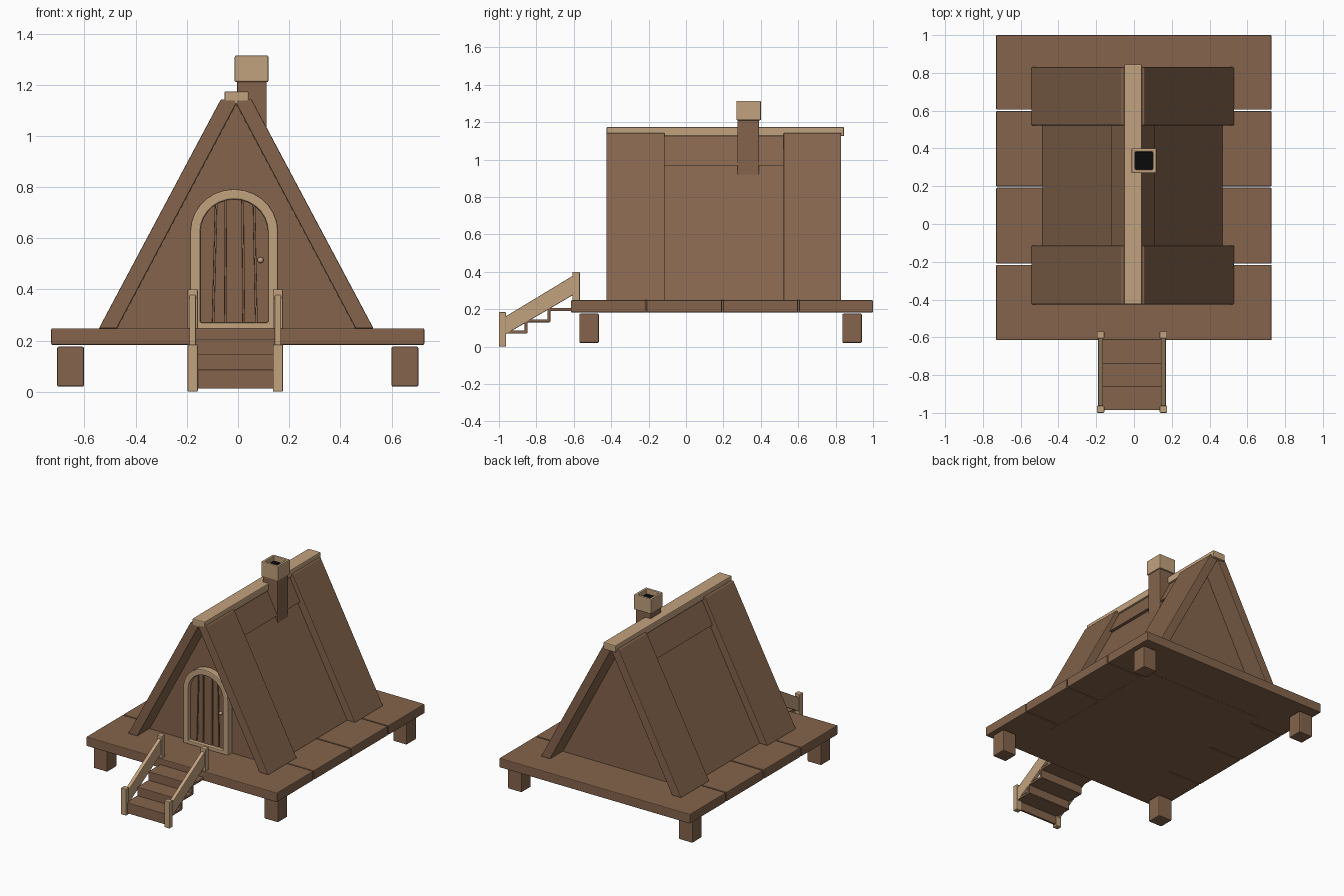
import bpy, bmesh, math
from mathutils import Vector

if "Cube" in bpy.data.objects:
    bpy.data.objects.remove(bpy.data.objects["Cube"])


def material(name, rgb):
    m = bpy.data.materials.new(name)
    m.diffuse_color = (*rgb, 1)
    m.use_nodes = True
    m.node_tree.nodes["Principled BSDF"].inputs["Base Color"].default_value = m.diffuse_color
    return m


BROWN = material("brown_wood", (0.23, 0.127, 0.072))
TAN = material("pale_wood", (0.54, 0.36, 0.21))
BLACK = material("soot", (0.003, 0.003, 0.003))
CX = -0.007   # centre line of the cabin
DX = -0.015   # centre line of the door


def finish(name, bm, mat, bevel=0.005):
    bmesh.ops.recalc_face_normals(bm, faces=bm.faces)
    me = bpy.data.meshes.new(name)
    bm.to_mesh(me)
    bm.free()
    me.materials.append(mat)
    ob = bpy.data.objects.new(name, me)
    bpy.context.collection.objects.link(ob)
    if bevel:
        b = ob.modifiers.new("Bevel", 'BEVEL')
        b.width, b.segments, b.limit_method = bevel, 2, 'ANGLE'
        b.angle_limit = math.radians(35)
    return ob


def prism(name, pts, lo, hi, axis, mat, bevel=0.005):
    """Extrude a profile: (x, z) along y, or (y, z) along x."""
    bm = bmesh.new()
    place = (lambda p, t: (p[0], t, p[1])) if axis == 'y' else (lambda p, t: (t, p[0], p[1]))
    f = bm.faces.new([bm.verts.new(place(p, lo)) for p in pts])
    ext = bmesh.ops.extrude_face_region(bm, geom=[f])["geom"]
    move = Vector((0, hi - lo, 0)) if axis == 'y' else Vector((hi - lo, 0, 0))
    bmesh.ops.translate(bm, vec=move, verts=[v for v in ext if isinstance(v, bmesh.types.BMVert)])
    return finish(name, bm, mat, bevel)


def box(name, x0, x1, y0, y1, z0, z1, mat=BROWN, bevel=0.005):
    return prism(name, [(x0, z0), (x1, z0), (x1, z1), (x0, z1)], y0, y1, 'y', mat, bevel)


def ring(name, outer, inner, place, lo, hi, mat, bevel=0.006):
    """Closed frame between two matching loops."""
    bm = bmesh.new()
    L = [[bm.verts.new(place(p, t)) for p in loop]
         for loop, t in ((outer, lo), (inner, lo), (inner, hi), (outer, hi))]
    n = len(outer)
    for k in range(4):
        a, b = L[k], L[(k + 1) % 4]
        for i in range(n):
            j = (i + 1) % n
            bm.faces.new((a[i], a[j], b[j], b[i]))
    return finish(name, bm, mat, bevel)


# Deck planks and stub feet
for i, (a, b) in enumerate([(-0.615, -0.216), (-0.21, 0.192), (0.199, 0.598), (0.605, 1.0)]):
    box(f"deck_plank_{i}", -0.73, 0.728, a, b, 0.183, 0.248)
for x0 in (-0.707, 0.6):
    for y0 in (-0.57, 0.836):
        box(f"foot_{x0}_{y0}", x0, x0 + 0.105, y0, y0 + 0.104, 0.02, 0.176, bevel=0.006)

# Cabin body with gable walls at both ends
prism("cabin_body", [(CX - 0.465, 0.182), (CX + 0.465, 0.182), (CX + 0.465, 0.25),
                     (CX, 1.125), (CX - 0.465, 0.25)], -0.29, 0.69, 'y', BROWN, 0)

# Roof: thick end slabs, thinner middle panel, raised strip below the ridge
for s, side in ((-1, "left"), (1, "right")):
    slab = [(0.537, 0.247), (0.06, 1.143), (0, 1.143), (0, 1.126), (0.467, 0.247)]
    panel = [(0.478, 0.247), (0.01, 1.125), (0, 1.125), (0, 1.1), (0.45, 0.247)]
    strip = [(0.117, 0.968), (0.034, 1.128), (0, 1.128), (0, 1.1), (0.07, 0.968)]
    for nm, pts, y0, y1 in (("front_roof_slab", slab, -0.425, -0.114),
                            ("rear_roof_slab", slab, 0.522, 0.83),
                            ("roof_panel", panel, -0.13, 0.54),
                            ("roof_upper_strip", strip, -0.13, 0.54)):
        prism(f"{nm}_{side}", [(CX + s * x, z) for x, z in pts], y0, y1, 'y', BROWN, 0.004)
box("ridge_beam", -0.053, 0.042, -0.425, 0.845, 1.125, 1.174, TAN, 0.006)

# Chimney: shaft, hollow cap, dark flue
box("chimney_shaft", -0.003, 0.112, 0.275, 0.391, 0.9, 1.22)


def square(cx, cy, h):
    return [(cx - h, cy - h), (cx + h, cy - h), (cx + h, cy + h), (cx - h, cy + h)]


ring("chimney_cap", square(0.053, 0.335, 0.066), square(0.053, 0.335, 0.047),
     lambda p, t: (p[0], p[1], t), 1.21, 1.314, TAN)
box("chimney_flue", 0.004, 0.102, 0.286, 0.384, 1.215, 1.28, BLACK, 0)


# Arched door frame, planks and knob
def arch(half, bottom, spring, rise, n=14):
    pts = [(DX - half, bottom), (DX + half, bottom)]
    return pts + [(DX + half * math.cos(math.pi * i / n), spring + rise * math.sin(math.pi * i / n))
                  for i in range(n + 1)]


ring("door_frame", arch(0.172, 0.246, 0.625, 0.167), arch(0.132, 0.27, 0.625, 0.127),
     lambda p, t: (p[0], t, p[1]), -0.335, -0.28, TAN)


def arch_z(x):
    return 0.625 + 0.145 * math.sqrt(max(0, 1 - ((x - DX) / 0.15) ** 2))


cuts = [(-0.16, -0.16), (-0.098, -0.085), (-0.048, -0.05), (0.022, 0.018), (0.072, 0.062), (0.13, 0.13)]
for i in range(5):   # each cut is (x at the bottom, x at the top)
    a, b = cuts[i], cuts[i + 1]
    xa, xb = a[1] + 0.003, b[1] - 0.003
    top = [(xb + (xa - xb) * k / 4, arch_z(xb + (xa - xb) * k / 4)) for k in range(5)]
    prism(f"door_plank_{i}", [(a[0] + 0.003, 0.25), (b[0] - 0.003, 0.25)] + top,
          -0.308, -0.285, 'y', BROWN, 0.002)
bm = bmesh.new()
bmesh.ops.create_uvsphere(bm, u_segments=16, v_segments=10, radius=0.012)
bmesh.ops.translate(bm, vec=(0.088, -0.316, 0.514), verts=bm.verts)
for f in bm.faces:
    f.smooth = True
finish("door_knob", bm, TAN, 0)

# Stairs: stepped treads with risers
for i in range(3):
    y0, z0 = -0.985 + 0.122 * i, 0.012 + 0.06 * i
    step = [(y0, z0), (y0 + 0.016, z0), (y0 + 0.016, z0 + 0.058), (y0 + 0.136, z0 + 0.058),
            (y0 + 0.136, z0 + 0.074), (y0, z0 + 0.074)]
    prism(f"stair_step_{i}", step, -0.168, 0.168, 'x', BROWN, 0.003)

# Newel posts and sloped side rails
for cx, side in ((-0.177, "left"), (0.156, "right")):
    box(f"front_newel_{side}", cx - 0.02, cx + 0.02, -1.0, -0.962, 0.0, 0.185, TAN)
    box(f"rear_newel_{side}", cx - 0.02, cx + 0.02, -0.607, -0.568, 0.245, 0.4, TAN)
    prism(f"stair_rail_{side}", [(-0.97, 0.062), (-0.6, 0.278), (-0.6, 0.382), (-0.97, 0.158)],
          cx - 0.013, cx + 0.013, 'x', TAN, 0.004)
